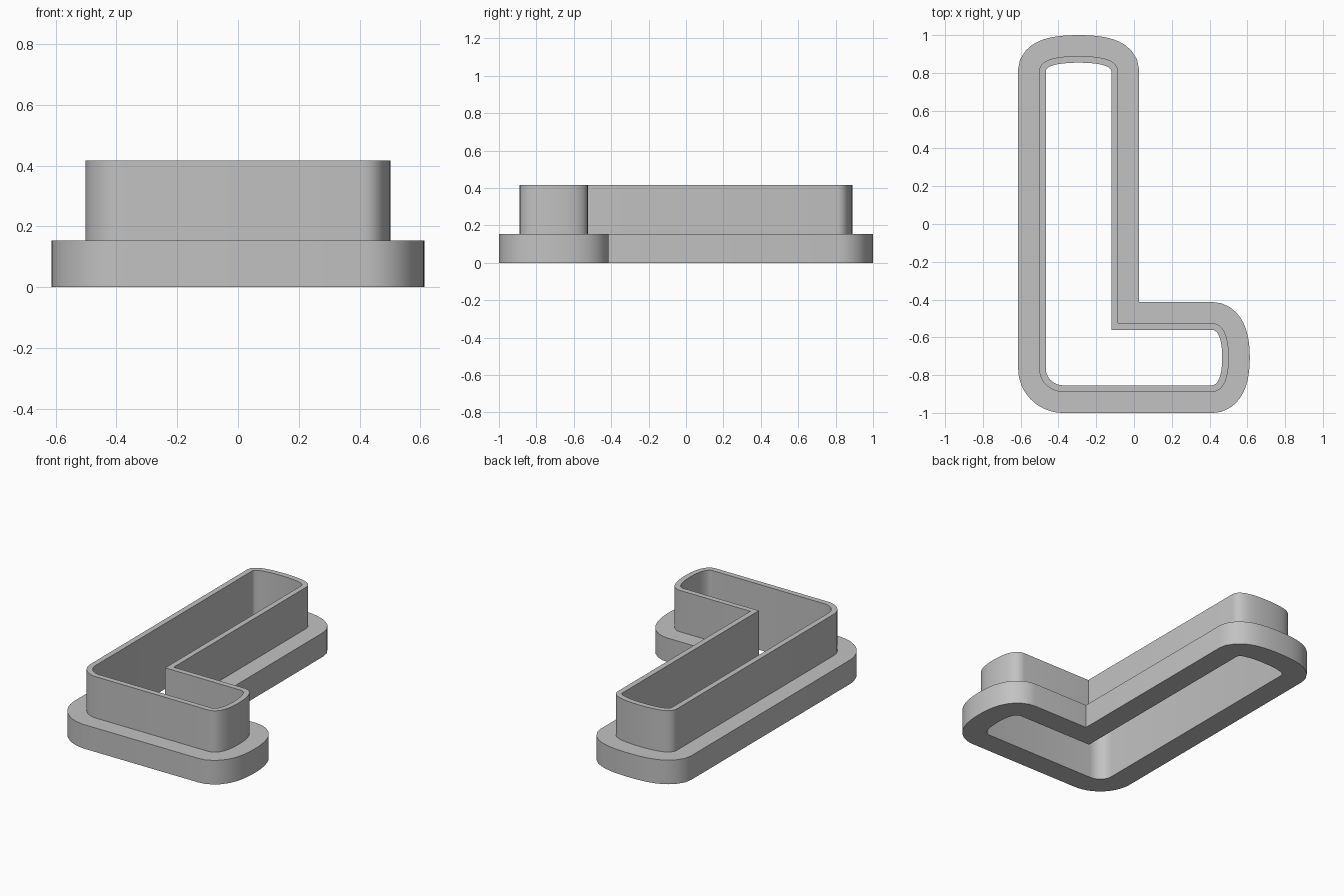
import bpy
import bmesh
from mathutils import Vector
from mathutils.geometry import interpolate_bezier

cube = bpy.data.objects.get("Cube")
if cube:
    bpy.data.objects.remove(cube, do_unlink=True)

BASE_Z, TOP_Z = 0.153, 0.416    # flange and wall heights
WALL, FLANGE = 0.035, 0.146     # widths outward from the inner outline
LEFT, NOTCH_X, RIGHT = -0.467, -0.12, 0.467
BOTTOM, NOTCH_Y, TOP = -0.854, -0.56, 0.854


def curve(a, b, c, d, count=14):
    """Points of one smooth corner."""
    pts = interpolate_bezier(*(Vector((*p, 0)) for p in (a, b, c, d)), count)
    return [p.to_2d() for p in pts]


def bulged_end(start, finish, out):
    """Softly bulging cap: two mirrored corners that meet at the tip."""
    start, finish, out = Vector(start), Vector(finish), Vector(out)
    side = (finish - start) / 2
    tip = start + side + out
    first = curve(start, start + out * 0.75, tip - side * 0.5, tip)
    second = curve(tip, tip + side * 0.5, finish + out * 0.75, finish)
    return first + second[1:]


def offset(path, d):
    """Mitred outward offset of a counterclockwise closed path."""
    result = []
    for i, p in enumerate(path):
        e1 = (p - path[i - 1]).normalized()
        e2 = (path[(i + 1) % len(path)] - p).normalized()
        n1, n2 = Vector((e1.y, -e1.x)), Vector((e2.y, -e2.x))
        result.append(p + (n1 + n2) * d / (1 + n1.dot(n2)))
    return result


# Inner L outline: foot end, sharp notch, stem end, rounded heel
outline = bulged_end((0.412, BOTTOM), (0.412, NOTCH_Y), (RIGHT - 0.412, 0))
outline.append(Vector((NOTCH_X, NOTCH_Y)))
outline += bulged_end((NOTCH_X, 0.808), (LEFT, 0.808), (0, TOP - 0.808))
outline += curve((LEFT, -0.765), (LEFT, -0.815), (-0.425, BOTTOM), (-0.375, BOTTOM))

# Stepped cross-section (offset, height) carried around the outline
section = [(0, 0), (FLANGE, 0), (FLANGE, BASE_Z),
           (WALL, BASE_Z), (WALL, TOP_Z), (0, TOP_Z)]
bm = bmesh.new()
rings = [[bm.verts.new((p.x, p.y, z)) for p in offset(outline, d)]
         for d, z in section]
for k, ring in enumerate(rings):
    following = rings[(k + 1) % len(rings)]
    for i in range(len(ring)):
        j = (i + 1) % len(ring)
        bm.faces.new((ring[i], ring[j], following[j], following[i]))
bmesh.ops.recalc_face_normals(bm, faces=bm.faces)

mesh = bpy.data.meshes.new("flanged_cutter_wall")
bm.to_mesh(mesh)
bm.free()
cutter = bpy.data.objects.new("flanged_cutter_wall", mesh)
bpy.context.collection.objects.link(cutter)

# Plain grey plastic
grey = bpy.data.materials.new("grey_plastic")
grey.use_nodes = True
grey.diffuse_color = (0.54, 0.54, 0.54, 1)
grey.node_tree.nodes["Principled BSDF"].inputs["Base Color"].default_value = grey.diffuse_color
mesh.materials.append(grey)

# Smooth rounded walls, crisp rims and notch
bpy.ops.object.select_all(action='DESELECT')
cutter.select_set(True)
bpy.context.view_layer.objects.active = cutter
bpy.ops.object.shade_smooth_by_angle(angle=0.6)
